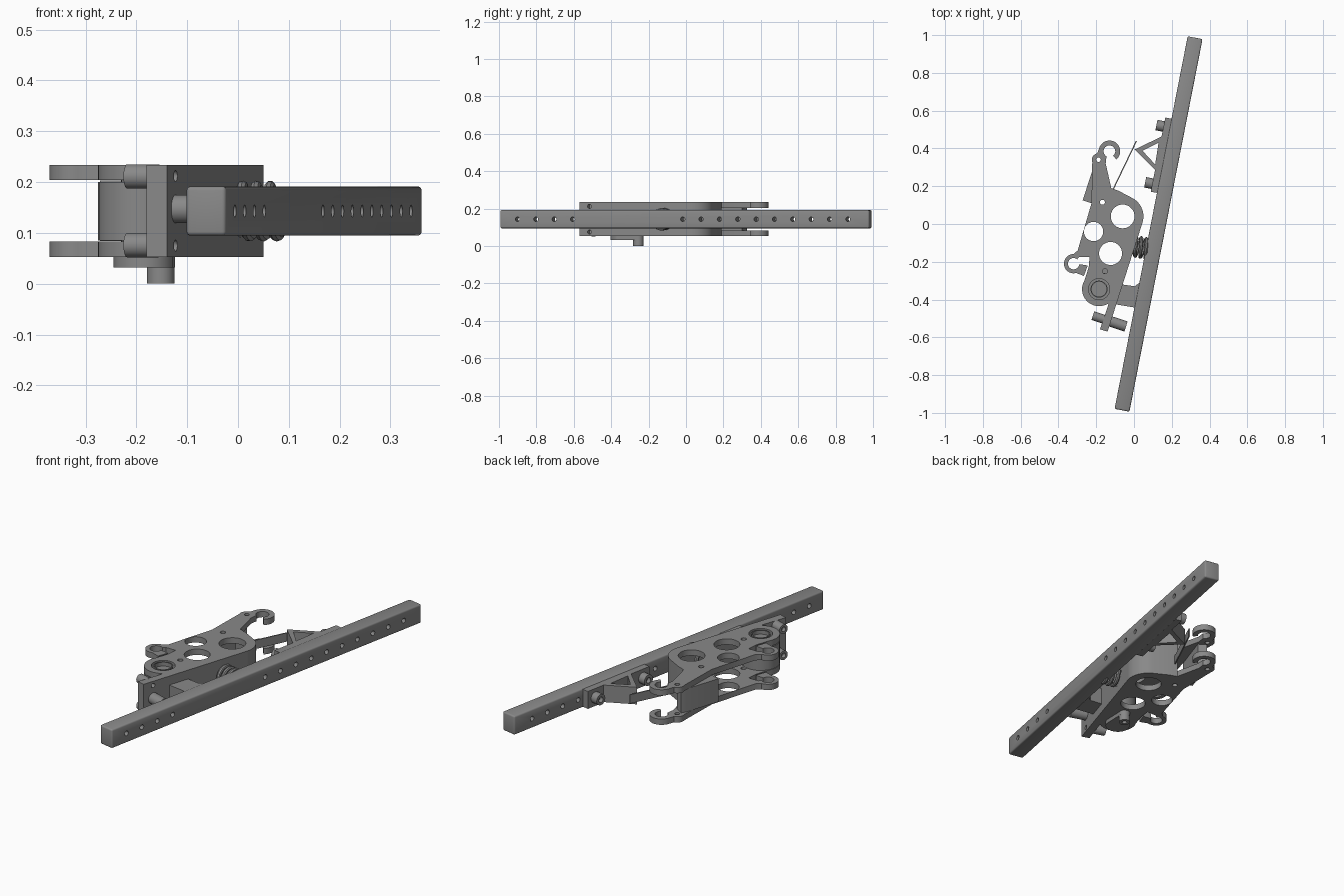
import bpy, bmesh, math
from mathutils import Vector, Matrix

if "Cube" in bpy.data.objects:
    bpy.data.objects.remove(bpy.data.objects["Cube"])

steel = bpy.data.materials.new("grey steel")
steel.use_nodes = True
GREY = (0.25, 0.25, 0.25, 1)
steel.diffuse_color = GREY
steel.node_tree.nodes["Principled BSDF"].inputs["Base Color"].default_value = GREY

# Frame of the long bar: local x is across, local y along, tilted in plan
MID = 0.143
BAR = Matrix.Translation((0.13, 0, MID)) @ Matrix.Rotation(math.radians(-11.1), 4, 'Z')
HUB = (-0.185, -0.345)
BIG = (-0.06, 0.04)


def link(name, mesh):
    ob = bpy.data.objects.new(name, mesh)
    bpy.context.collection.objects.link(ob)
    mesh.materials.clear()
    mesh.materials.append(steel)
    return ob


def smooth(ob):
    bpy.ops.object.select_all(action='DESELECT')
    ob.select_set(True)
    bpy.context.view_layer.objects.active = ob
    bpy.ops.object.shade_smooth_by_angle(angle=math.radians(35))
    return ob


def arc(c, r, a, b, n=20):
    return [(c[0] + r * math.cos(math.radians(a + (b - a) * i / n)),
             c[1] + r * math.sin(math.radians(a + (b - a) * i / n))) for i in range(n + 1)]


def circle(x, y, r):
    return arc((x, y), r, 0, 350, 35)


def curve_to_mesh(name, cu):
    tmp = bpy.data.objects.new("tmp", cu)
    bpy.context.collection.objects.link(tmp)
    bpy.context.view_layer.update()
    dg = bpy.context.evaluated_depsgraph_get()
    me = bpy.data.meshes.new_from_object(tmp.evaluated_get(dg))
    bpy.data.objects.remove(tmp)
    bm = bmesh.new()
    bm.from_mesh(me)
    bmesh.ops.remove_doubles(bm, verts=bm.verts, dist=1e-5)
    bmesh.ops.recalc_face_normals(bm, faces=bm.faces)
    bm.to_mesh(me)
    bm.free()
    return link(name, me)


def prism(name, loops, z0, z1):
    """Filled outline (first loop) with holes (other loops), from z0 to z1."""
    cu = bpy.data.curves.new(name, 'CURVE')
    cu.dimensions, cu.fill_mode, cu.extrude = '2D', 'BOTH', (z1 - z0) / 2
    for pts in loops:
        sp = cu.splines.new('POLY')
        sp.points.add(len(pts) - 1)
        for p, q in zip(sp.points, pts):
            p.co = (*q, 0, 1)
        sp.use_cyclic_u = True
    ob = curve_to_mesh(name, cu)
    ob.data.transform(Matrix.Translation((0, 0, (z0 + z1) / 2)))
    return smooth(ob)


def rod(name, a, b, r, socket=0):
    """Cylinder from a to b, with an optional sunken socket in end b."""
    a, b = Vector(a), Vector(b)
    bm = bmesh.new()
    d = b - a
    bmesh.ops.create_cone(bm, cap_ends=True, segments=32, radius1=r, radius2=r, depth=d.length)
    if socket:
        top = max(bm.faces, key=lambda f: f.calc_center_median().z)
        bmesh.ops.inset_region(bm, faces=[top], thickness=r - socket)
        ext = bmesh.ops.extrude_face_region(bm, geom=[top])
        bmesh.ops.translate(bm, vec=(0, 0, -0.02), verts=[g for g in ext["geom"] if isinstance(g, bmesh.types.BMVert)])
        bmesh.ops.delete(bm, geom=[top] if top.is_valid else [], context='FACES')
    rot = d.to_track_quat('Z', 'Y').to_matrix().to_4x4()
    bm.transform(Matrix.Translation((a + b) / 2) @ rot)
    me = bpy.data.meshes.new(name)
    bm.to_mesh(me)
    bm.free()
    return smooth(link(name, me))


def box(name, size, matrix, bevel=0):
    bm = bmesh.new()
    bmesh.ops.create_cube(bm, size=1)
    bm.transform(Matrix.Diagonal((*size, 1)))
    if bevel:
        bmesh.ops.bevel(bm, geom=bm.edges[:], offset=bevel, segments=3, profile=0.5, affect='EDGES')
    bm.transform(matrix)
    me = bpy.data.meshes.new(name)
    bm.to_mesh(me)
    bm.free()
    return smooth(link(name, me))


def cut(ob, cutters):
    for c in cutters:
        m = ob.modifiers.new("hole", 'BOOLEAN')
        m.operation, m.solver, m.object = 'DIFFERENCE', 'EXACT', c
        c.hide_render = True
        c.hide_viewport = True
        c.display_type = 'WIRE'
    bpy.context.view_layer.update()
    me = bpy.data.meshes.new_from_object(ob.evaluated_get(bpy.context.evaluated_depsgraph_get()))
    ob.modifiers.clear()
    ob.data = me
    for c in cutters:
        bpy.data.objects.remove(c)
    smooth(ob)


# Long drilled bar
bar = box("long_bar", (0.08, 2.01, 0.097), BAR, 0.008)
spots = [-0.91 + 0.1 * i for i in range(4)] + [0.1 * i - 0.01 for i in range(10)]
cut(bar, [rod("drill", BAR @ Vector((-0.1, u, 0)), BAR @ Vector((0.1, u, 0)), 0.012) for u in spots])

# Two side plates with an open hook at each end
TOP_HOOK, LOW_HOOK = (-0.13, 0.385), (-0.32, -0.21)
outline = ([(-0.105, -0.45)] + arc(BIG, 0.11, -18, 60) + [(-0.08, 0.175), (-0.12, 0.19), (-0.15, 0.32)]
           + arc(TOP_HOOK, 0.031, 240, -50) + arc(TOP_HOOK, 0.057, -50, 165)
           + arc((-0.188, 0.34), 0.035, 100, 200, 8) + [(-0.225, 0.11), (-0.298, -0.14)]
           + arc(LOW_HOOK, 0.051, 90, 285) + [(-0.265, -0.275), (-0.245, -0.22), (-0.275, -0.215)]
           + arc(LOW_HOOK, 0.03, -10, -310) + [(-0.29, -0.175), (-0.235, -0.175), (-0.24, -0.23)]
           + arc(HUB, 0.09, 150, 300))
holes = [circle(*BIG, 0.063), circle(-0.214, -0.04, 0.051), circle(-0.124, -0.156, 0.061),
         circle(-0.167, 0.115, 0.013), circle(-0.154, -0.25, 0.013),
         circle(-0.188, 0.34, 0.012), circle(*HUB, 0.056)]
for name, z in (("lower_plate", 0.053), ("upper_plate", 0.204)):
    prism(name, [outline] + holes, z, z + 0.03)

# Wall joining the plates, wrapped round the large hole and ending in a tab
wall = prism("side_wall", [[(-0.18, -0.557), (-0.14, -0.57)] + arc(BIG, 0.11, -18, 60)
             + [(-0.08, 0.175), (-0.12, 0.19), (-0.125, 0.16), (-0.085, 0.145)]
             + arc(BIG, 0.08, 60, -18)], 0.053, 0.234)
side = Vector((0.95, -0.31, 0))
tab = Vector((-0.142, -0.51, 0))
cut(wall, [rod("drill", tab - side * 0.1 + Vector((0, 0, z)), tab + side * 0.1 + Vector((0, 0, z)), 0.011)
           for z in (0.075, 0.212)])

# Tab screws and stop pin
for name, z in (("lower_tab_screw", 0.076), ("upper_tab_screw", 0.211)):
    p = tab + Vector((0, 0, z))
    rod(name, p - side * 0.015, p - side * 0.08, 0.024, 0.012)
rod("stop_pin", tab + Vector((0, 0, 0.147)), tab + side * 0.105 + Vector((0, 0, 0.147)), 0.028)

# Spacer block between the plates
prism("spacer_block", [[(-0.272, 0.125), (-0.225, 0.11), (-0.16, 0.3), (-0.2, 0.325), (-0.215, 0.3)]], 0.084, 0.203)

# Pivot arm from the bar to the hub
prism("pivot_arm", [[(-0.1, -0.425), (0.02, -0.445), (0.045, -0.32), (0.022, -0.315), (0.005, -0.33), (-0.1, -0.315)]],
      0.1, 0.188)
rod("pivot_hub", (*HUB, 0.085), (*HUB, 0.2), 0.09)
rod("pivot_pin", (*HUB, 0.053), (*HUB, 0.232), 0.045, 0.04)

# Lever and knob underneath
KNOB = (-0.152, -0.255)
prism("lever", [arc(HUB, 0.06, 160, 340) + arc(KNOB, 0.028, -20, 160)], 0.032, 0.055)
rod("lever_knob", (*KNOB, 0.04), (*KNOB, 0.0), 0.0275, 0.012)

# Triangular bracket bolted to the bar
box("bracket_base", (0.035, 0.4, 0.09), BAR @ Matrix.Translation((-0.056, 0.36, 0)))
prism("bracket_triangle", [[(0.003, 0.394), (0.15, 0.465), (0.125, 0.275)],
                           [(0.045, 0.388), (0.13, 0.43), (0.112, 0.315)]], 0.1, 0.188)
for name, u in (("lower_bracket_screw", 0.203), ("upper_bracket_screw", 0.512)):
    rod(name, BAR @ Vector((-0.06, u, 0)), BAR @ Vector((-0.112, u, 0)), 0.028, 0.014)

# Thin leaf spring
a, b = Vector((0.013, 0.44, 0)), Vector((-0.112, 0.18, 0))
box("leaf_spring", ((b - a).length, 0.006, 0.045),
    Matrix.Translation((a + b) / 2 + Vector((0, 0, MID)))
    @ Matrix.Rotation(math.atan2(a.y - b.y, a.x - b.x), 4, 'Z'))

# Coil spring pushing on the bar
cu = bpy.data.curves.new("coil", 'CURVE')
cu.dimensions, cu.bevel_depth, cu.bevel_resolution, cu.use_fill_caps = '3D', 0.01, 2, True
sp = cu.splines.new('POLY')
N, TURNS = 100, 4
sp.points.add(N)
for i, p in enumerate(sp.points):
    t = math.tau * TURNS * i / N
    v = BAR @ Vector((-0.13 + 0.11 * i / N, -0.14 + 0.05 * math.cos(t), 0.05 * math.sin(t)))
    p.co = (*v, 1)
smooth(curve_to_mesh("coil_spring", cu))
